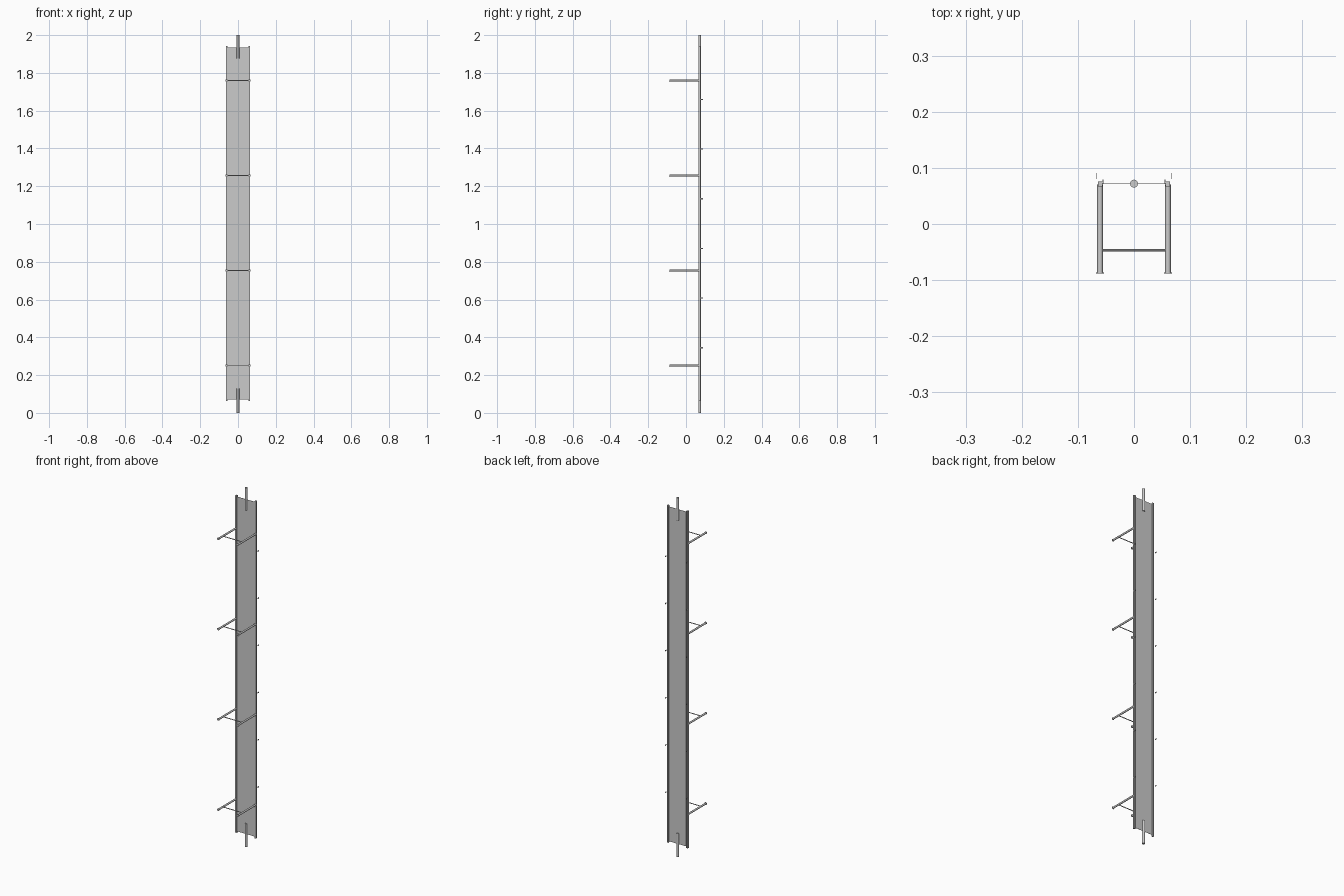
import bpy
from mathutils import Vector

if "Cube" in bpy.data.objects:
    bpy.data.objects.remove(bpy.data.objects["Cube"])


def box(name, lo, hi):
    lo, hi = Vector(lo), Vector(hi)
    bpy.ops.mesh.primitive_cube_add(size=1, location=(lo + hi) / 2)
    o = bpy.context.object
    o.name = name
    o.scale = hi - lo
    bpy.ops.object.transform_apply(location=False, rotation=False)
    return o


def rod(name, a, b, r, sides=20):
    a, b = Vector(a), Vector(b)
    bpy.ops.mesh.primitive_cylinder_add(vertices=sides, radius=r, depth=(b - a).length,
                                        location=(a + b) / 2)
    o = bpy.context.object
    o.name = name
    o.rotation_euler = (b - a).to_track_quat('Z', 'Y').to_euler()
    bpy.ops.object.shade_smooth_by_angle()
    return o


# back sheet
box("back_panel", (-0.056, 0.0715, 0.07), (0.056, 0.0725, 1.935))

# connecting pins at both ends
for z0, z1 in ((0, 0.13), (1.875, 2.0)):
    rod("connecting_pin", (0, 0.072, z0), (0, 0.072, z1), 0.007, 24)

for s in (-1, 1):
    # side rail with thin inner lip
    x0, x1 = sorted((s * 0.056, s * 0.064))
    box("side_rail", (x0, 0.067, 0.063), (x1, 0.076, 1.942))
    x0, x1 = sorted((s * 0.0545, s * 0.056))
    box("rail_lip", (x0, 0.072, 0.063), (x1, 0.079, 1.942))
    # small clip tabs behind the rails
    for i in range(6):
        z = 0.345 + i * 0.263
        x0, x1 = sorted((s * 0.0655, s * 0.067))
        box("clip_tab", (x0, 0.080, z - 0.003), (x1, 0.0905, z + 0.003))

# hanging hooks: two arms, end caps and a cross bar
for i in range(4):
    z = 0.25 + i * 0.503
    for s in (-1, 1):
        rod("hook_arm", (s * 0.0605, 0.070, z), (s * 0.0605, -0.086, z), 0.005)
        rod("hook_end_cap", (s * 0.0605, -0.086, z), (s * 0.0605, -0.0885, z), 0.0068)
    rod("cross_bar", (-0.0605, -0.047, z), (0.0605, -0.047, z), 0.0022, 12)
